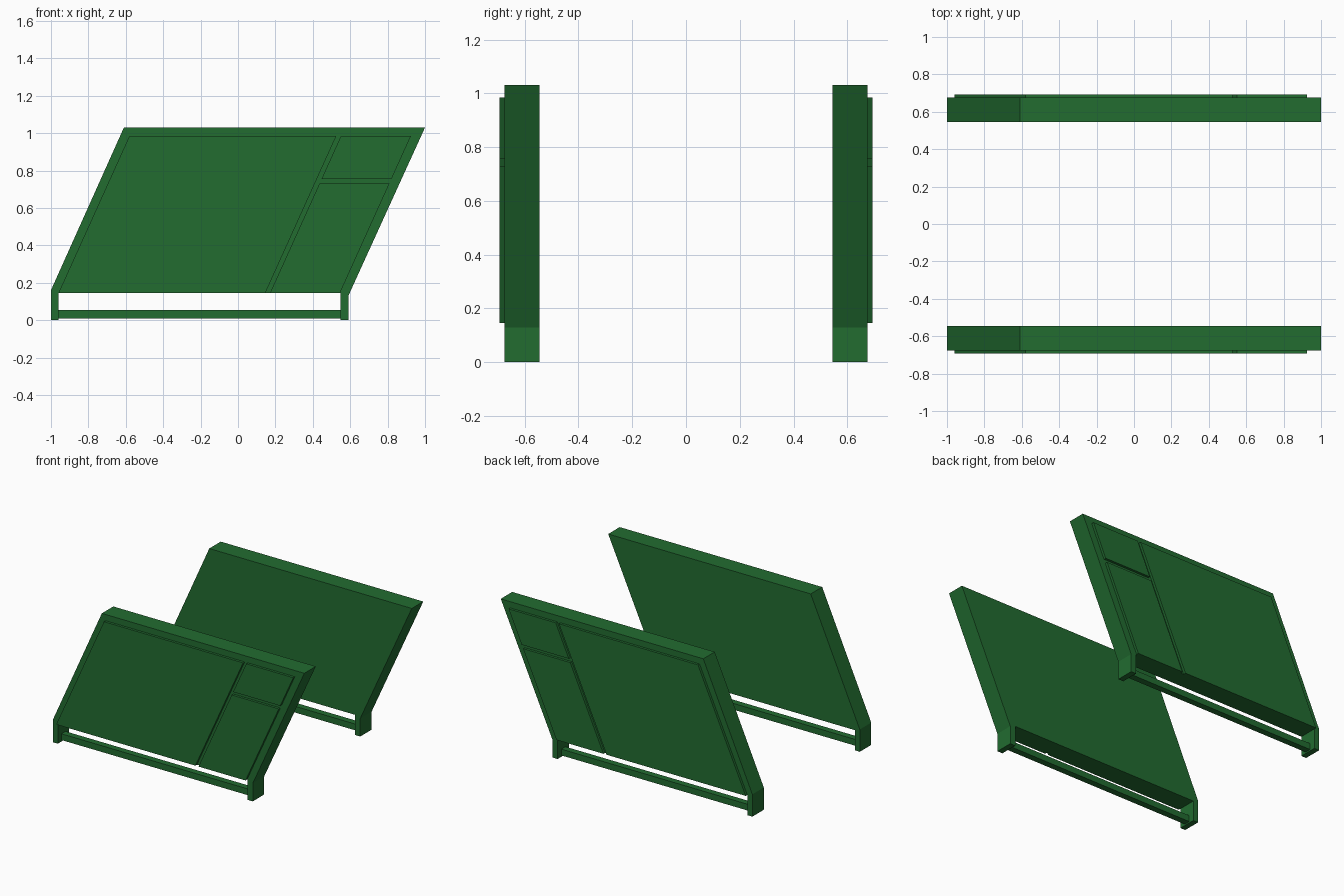
import bpy, bmesh

if "Cube" in bpy.data.objects:
    bpy.data.objects.remove(bpy.data.objects["Cube"])

green = bpy.data.materials.new("dark_green")
green.diffuse_color = (0.016, 0.15, 0.03, 1)
green.use_nodes = True
green.node_tree.nodes["Principled BSDF"].inputs["Base Color"].default_value = green.diffuse_color


def extrude_profile(name, pts, y0, y1):
    """Extrude an x-z outline from y0 to y1 and mirror it to the other side."""
    bm = bmesh.new()
    face = bm.faces.new([bm.verts.new((x, y0, z)) for x, z in pts])
    new = bmesh.ops.extrude_face_region(bm, geom=[face], use_keep_orig=True)["geom"]
    bmesh.ops.translate(bm, vec=(0, y1 - y0, 0),
                        verts=[v for v in new if isinstance(v, bmesh.types.BMVert)])
    bmesh.ops.recalc_face_normals(bm, faces=bm.faces)
    mesh = bpy.data.meshes.new(name)
    bm.to_mesh(mesh)
    bm.free()
    mesh.materials.append(green)
    obj = bpy.data.objects.new(name, mesh)
    bpy.context.collection.objects.link(obj)
    mirror = obj.modifiers.new("both_sides", 'MIRROR')
    mirror.use_axis = (False, True, False)
    mirror.use_mirror_merge = False
    return obj


def slanted(x, z0, z1, width):
    """Parallelogram leaning with the frame; x is the left edge at z = 0.145."""
    lean = 0.452
    a, b = x + lean * (z0 - 0.145), x + lean * (z1 - 0.145)
    return [(a, z0), (a + width, z0), (b + width, z1), (b, z1)]


# Leaning slab with its two short legs
extrude_profile("slab_with_legs", [
    (-1, 0), (-0.96, 0), (-0.96, 0.145), (0.548, 0.145), (0.548, 0),
    (0.59, 0), (0.59, 0.13), (1, 1.03), (-0.61, 1.03), (-1, 0.16)], -0.675, -0.545)

# Raised panels on the outer face
extrude_profile("large_panel", slanted(-0.96, 0.145, 0.985, 1.106), -0.693, -0.675)
extrude_profile("lower_panel", slanted(0.171, 0.145, 0.73, 0.374), -0.693, -0.675)
extrude_profile("upper_panel", slanted(0.171, 0.755, 0.985, 0.374), -0.693, -0.675)

# Slim rail between the legs
extrude_profile("bottom_rail", [
    (-0.96, 0.01), (0.548, 0.01), (0.548, 0.055), (-0.96, 0.055)], -0.633, -0.587)
